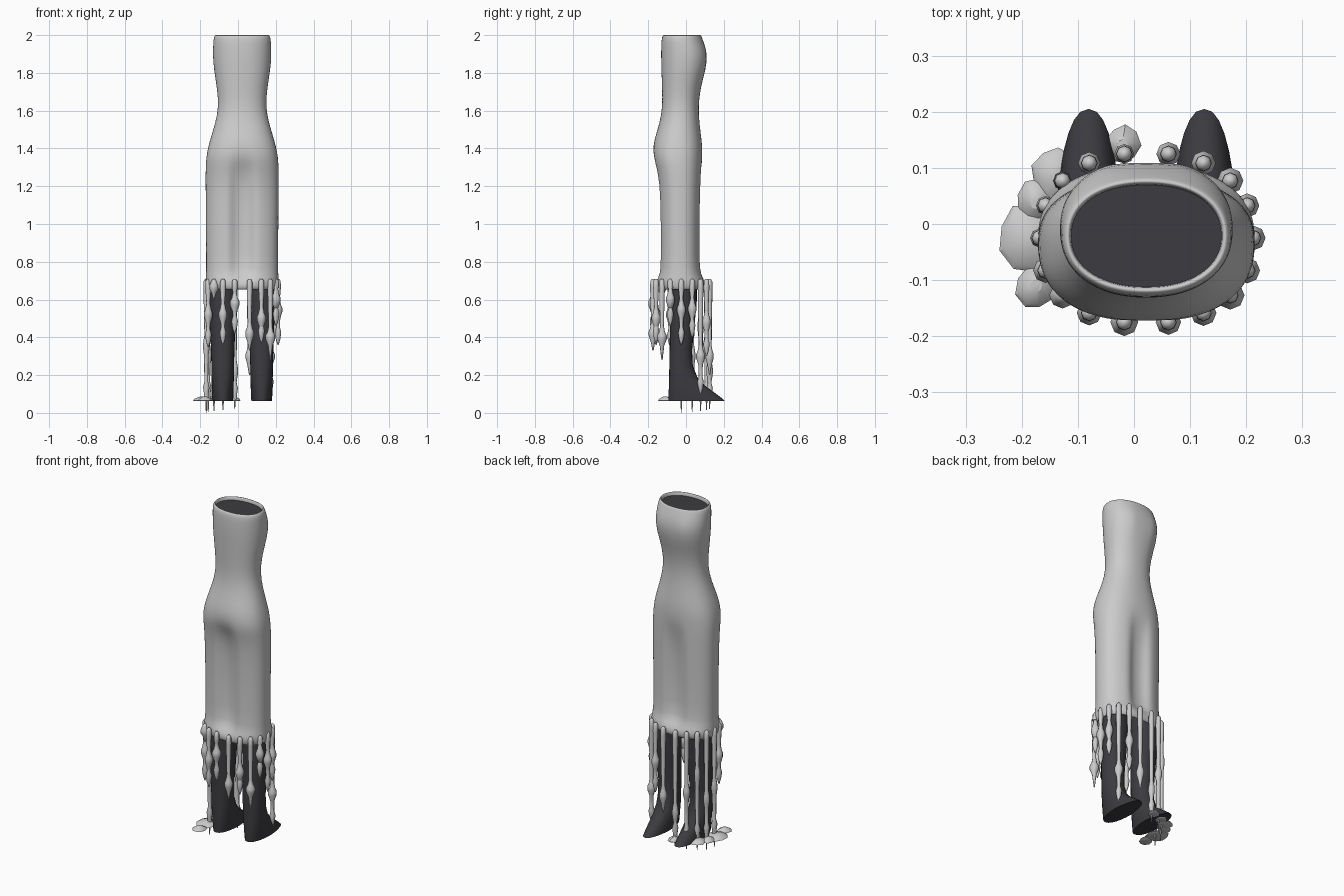
import bpy, math, random
from math import sin, cos, pi

if "Cube" in bpy.data.objects:
    bpy.data.objects.remove(bpy.data.objects["Cube"])

random.seed(4)
CX = 0.022  # the figure's own mirror plane
DARK = bpy.data.materials.new("charcoal")
DARK.diffuse_color = (0.045, 0.043, 0.05, 1)
DARK.use_nodes = True
DARK.node_tree.nodes["Principled BSDF"].inputs["Base Color"].default_value = DARK.diffuse_color


def spow(v, e):
    return math.copysign(abs(v)**e, v)


def step(a, b, t):
    t = max(0, min(1, (t-a)/(b-a)))
    return t*t*(3-2*t)


def loft(name, rings, caps=True, mat=None, subsurf=0, angle=60):
    """Skin a stack of equal rings into one object."""
    n = len(rings[0])
    faces = [(i*n+j, i*n+(j+1) % n, (i+1)*n+(j+1) % n, (i+1)*n+j)
             for i in range(len(rings)-1) for j in range(n)]
    if caps:
        faces += [tuple(range(n))[::-1], tuple(range((len(rings)-1)*n, len(rings)*n))]
    me = bpy.data.meshes.new(name)
    me.from_pydata([p for r in rings for p in r], [], faces)
    ob = bpy.data.objects.new(name, me)
    bpy.context.collection.objects.link(ob)
    if mat:
        me.materials.append(mat)
    bpy.ops.object.select_all(action='DESELECT')
    bpy.context.view_layer.objects.active = ob
    ob.select_set(True)
    bpy.ops.object.mode_set(mode='EDIT')
    bpy.ops.mesh.select_all(action='SELECT')
    bpy.ops.mesh.normals_make_consistent(inside=False)
    bpy.ops.object.mode_set(mode='OBJECT')
    if subsurf:
        s = ob.modifiers.new("smooth", 'SUBSURF')
        s.levels = s.render_levels = subsurf
        bpy.ops.object.shade_smooth()
    else:
        bpy.ops.object.shade_smooth_by_angle(angle=math.radians(angle))
    return ob


def section(z, hw, yb, yf, inset=0, n=48):
    """Body cross-section; dented between the legs and between the breasts."""
    hw, yb, yf = hw-inset, yb+inset, yf-inset
    leg = step(.66, .78, z)
    back = .036*leg*(1-step(1.2, 1.4, z))
    front = .03*leg*(1-step(1.17, 1.33, z)) + .008*math.exp(-((z-1.87)/.06)**2)
    p = 2.4 - .2*step(1.35, 1.5, z)
    ring = []
    for j in range(n):
        c, s = cos(2*pi*j/n), sin(2*pi*j/n)
        x = hw*spow(c, 2/p)
        y = (yb+yf)/2 + (yf-yb)/2*spow(s, 2/p)
        y += math.exp(-(x/.055)**4)*(back if s < 0 else -front)
        ring.append((CX+x, y, z))
    return ring


# dress from the flared hem to the neck: z, half width, back y, front y
dress = [
    (.645, .182, -.147, .09), (.67, .191, -.16, .105), (.70, .195, -.162, .105),
    (.735, .191, -.146, .086), (.79, .19, -.14, .077), (1.15, .193, -.142, .081),
    (1.27, .194, -.156, .085), (1.33, .192, -.172, .086), (1.38, .186, -.176, .087),
    (1.44, .172, -.171, .084), (1.53, .143, -.14, .071), (1.62, .124, -.124, .065),
    (1.72, .133, -.127, .076), (1.82, .15, -.13, .11), (1.89, .155, -.132, .119),
    (1.94, .154, -.131, .105), (1.985, .151, -.129, .085), (2.0, .144, -.122, .08)]
rings = [section(1.2, *dress[4][1:], .018), section(.79, *dress[4][1:], .018),
         section(.665, *dress[0][1:], .012)]
rings += [section(*r) for r in dress]
rings += [section(z, *dress[-1][1:], d) for z, d in ((2.0, .007), (1.985, .01), (1.95, .011))]
loft("dress", rings, caps=False, subsurf=1)

# dark body filling the dress up to the neck opening
loft("torso", [section(r[0], *r[1:], .022) for r in dress[6:15]] +
     [section(1.98, *dress[-1][1:], .009)], mat=DARK, angle=40)


# legs with pointed shoes: z, half width, heel y, toe y
leg = [(1.25, .07, -.085, .045), (.6, .072, -.083, .058), (.33, .062, -.087, .032),
       (.25, .06, -.088, .036), (.19, .059, -.09, .06), (.145, .058, -.091, .1),
       (.08, .056, -.092, .187), (.064, .054, -.091, .205)]


def leg_ring(x0, z, hw, yb, yf, n=24):
    ring = []
    for j in range(n):
        c, s = cos(2*pi*j/n), sin(2*pi*j/n)
        taper = 1 - .9*max(0, yf-yb-.13)*max(0, s)
        ring.append((x0 + hw*taper*spow(c, .85), (yb+yf)/2 + (yf-yb)/2*s, z))
    return ring


for side, s in (("left", -1), ("right", 1)):
    loft(side+"_leg", [leg_ring(CX+s*.103, *r) for r in leg], mat=DARK, angle=50)


def spindle(name, x, y, prof, n=8):
    loft(name, [[(x+r*cos(2*pi*j/n), y+r*sin(2*pi*j/n), z) for j in range(n)]
                for z, r in prof])


# drips and bulbs hanging from the hem
def drip(name, x, y, zb, bulb):
    floor = zb < .09
    rb = random.uniform(.021, .027)*(.75 if floor else 1)
    gap = min(.055, (bulb-zb)*.6)
    prof = [(.71, .006), (.698, .014)]
    if bulb < .63:
        prof += [(.66, .015), (bulb+.06, .01), (bulb+.03, .015)]
    prof += [(bulb+.01, rb), (bulb-.01, rb), (bulb-gap*.8, .012)]
    if bulb-zb > .12:
        prof += [(zb+.095, .01), (zb+.065, .017), (zb+.03, .012)]
    spindle(name, x, y, prof + [(zb, .012 if floor else .003)])


# thin puddle where a long drip lands, with a spike under it
def puddle(name, x, y, r, n=9):
    w = [r*random.uniform(.82, 1.1) for _ in range(n)]
    loft(name, [[(x+k*w[j]*cos(2*pi*j/n), y+1.15*k*w[j]*sin(2*pi*j/n), z) for j in range(n)]
                for z, k in ((.062, .8), (.066, 1), (.074, .85), (.086, .3))], angle=30)


# bottom and bulb height of each drip, counter-clockwise from the right side
ends = [(.36, .545), (.4, .55), (.1, .3), (.3, .48), (.2, .3), (.065, .22),
        (.065, .35), (.07, .45), (.07, .3), (.07, .35), (.35, .52), (.6, .665),
        (.36, .52), (.42, .58), (.33, .42), (.37, .5), (.28, .4), (.46, .6)]
pool = {5: .032, 6: .032, 7: .045, 8: .035, 9: .058}
for i, (zb, bulb) in enumerate(ends):
    a = 2*pi*i/len(ends)
    dx, dy = .19*spow(cos(a), .9), .152*spow(sin(a), .9)
    x, y = CX+dx, -.025+dy
    drip("drip_%02d" % i, x, y, zb, bulb)
    if i in pool:
        puddle("puddle_%d" % i, CX+dx*1.1, -.025+dy*1.1, pool[i])
        spindle("spike_%d" % i, x, y, [(.075, .006), (.005*(9-i), .002)], 6)
puddle("puddle_side", -.175, -.11, .038)
